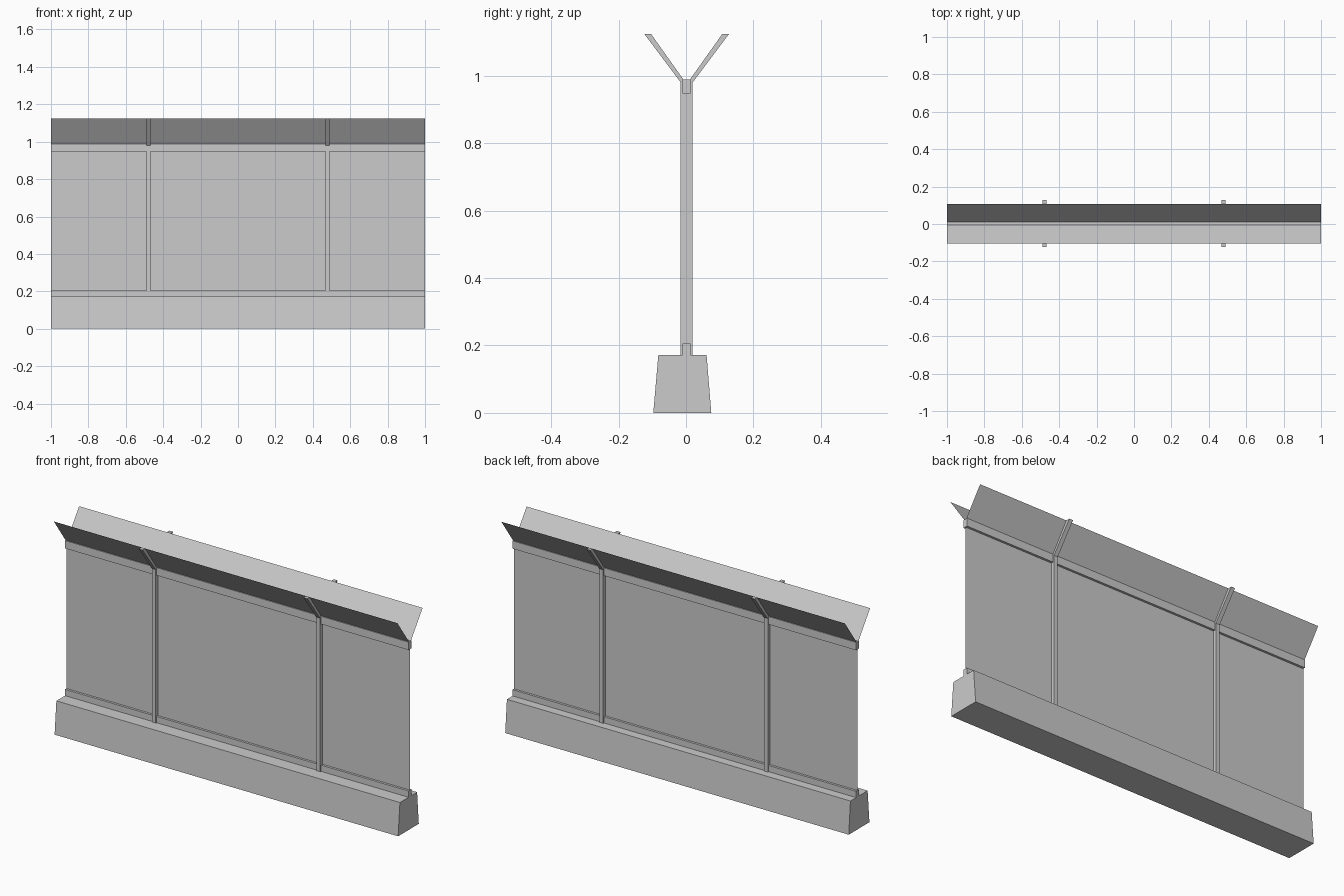
import bpy
import bmesh

cube = bpy.data.objects.get("Cube")
if cube:
    bpy.data.objects.remove(cube, do_unlink=True)

grey = bpy.data.materials.new("light_grey")
grey.use_nodes = True
colour = (0.6, 0.6, 0.6, 1)
grey.diffuse_color = colour
grey.node_tree.nodes["Principled BSDF"].inputs["Base Color"].default_value = colour


def extrude_x(name, profile, x0, x1, closed=True):
    """Sweep a (y, z) profile from x0 to x1; an open profile gives a thin sheet."""
    bm = bmesh.new()
    rings = [[bm.verts.new((x, y, z)) for y, z in profile] for x in (x0, x1)]
    n = len(profile)
    for i in range(n if closed else n - 1):
        j = (i + 1) % n
        bm.faces.new((rings[0][i], rings[0][j], rings[1][j], rings[1][i]))
    if closed:
        bm.faces.new(rings[0])
        bm.faces.new(rings[1])
        bmesh.ops.recalc_face_normals(bm, faces=bm.faces)
    mesh = bpy.data.meshes.new(name)
    bm.to_mesh(mesh)
    bm.free()
    mesh.materials.append(grey)
    obj = bpy.data.objects.new(name, mesh)
    bpy.context.collection.objects.link(obj)
    return obj


def rect(y0, y1, z0, z1):
    return [(y0, z0), (y1, z0), (y1, z1), (y0, z1)]


MID = 0.002          # centre plane of the fence
BASE_TOP = 0.172
TOP = 1.124

# Tapered concrete base
extrude_x("base", [(-0.097, 0), (0.075, 0), (0.061, BASE_TOP), (-0.082, BASE_TOP)], -1, 1)

# Bottom and top rails
extrude_x("bottom_rail", rect(MID - 0.012, MID + 0.012, BASE_TOP, 0.205), -1, 1)
extrude_x("top_rail", rect(MID - 0.012, MID + 0.012, 0.947, 0.988), -1, 1)

# Thin infill panel
extrude_x("panel", [(MID, 0.2), (MID, 0.95)], -1, 1, closed=False)

# Y-shaped posts: right half of the outline, mirrored about the centre plane
half = [(0.018, BASE_TOP), (0.018, 0.98), (0.126, TOP), (0.106, TOP), (0.008, 0.986)]
outline = [(MID + y, z) for y, z in half] + [(MID - y, z) for y, z in reversed(half)]
for side, x in (("left", 0.479), ("right", -0.479)):
    extrude_x(side + "_post", outline, x - 0.011, x + 0.011)

# Sloping sheets resting on the inner side of the arms
for side, s in (("front", -1), ("back", 1)):
    extrude_x(side + "_wing", [(MID + s * 0.006, 0.986), (MID + s * 0.105, TOP)],
              -1, 1, closed=False)
